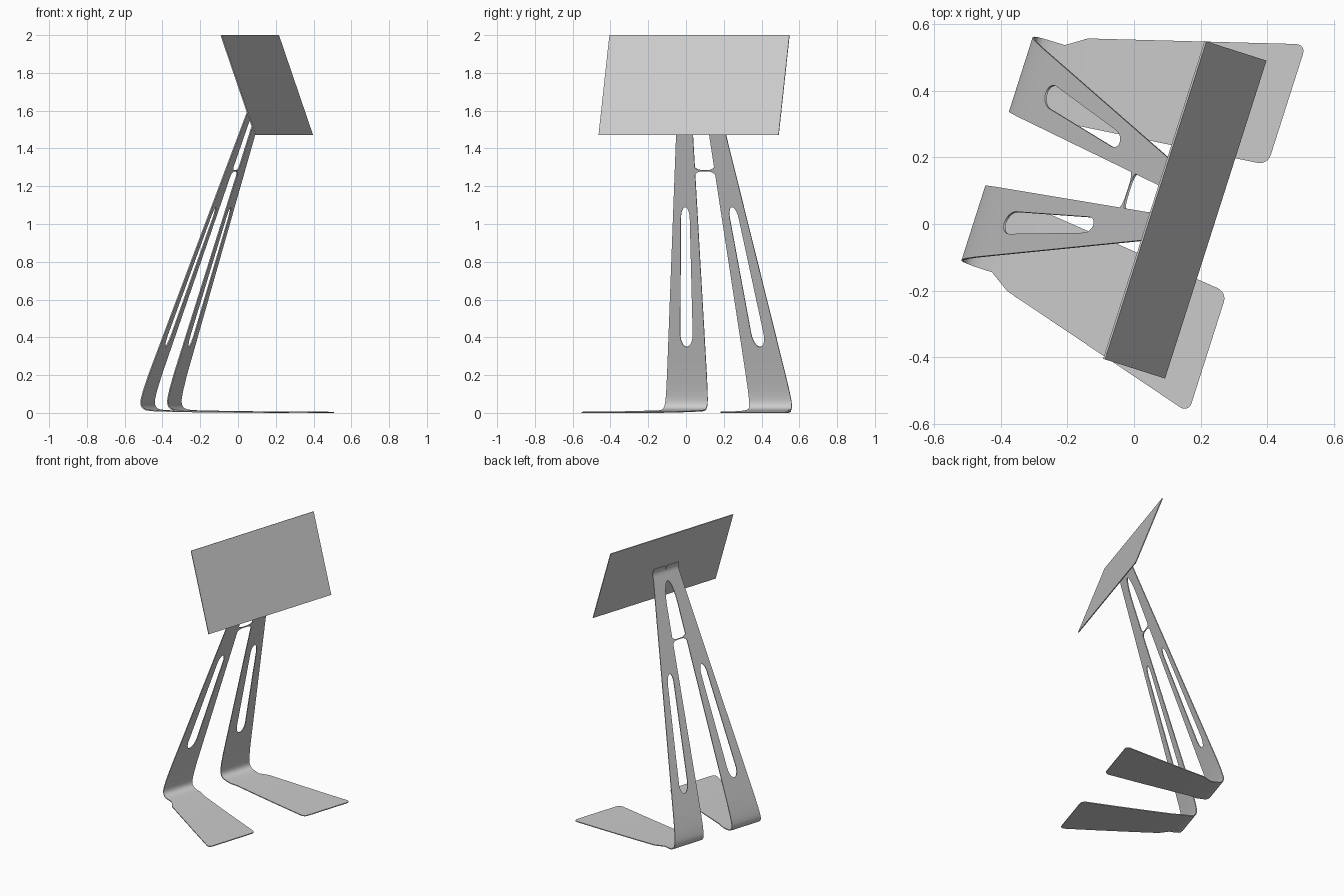
import bpy, bmesh, math

if "Cube" in bpy.data.objects:
    bpy.data.objects.remove(bpy.data.objects["Cube"])

TURN = math.radians(-17.7)          # whole stand is turned about z
CENTRE = (0.027, 0.086, 0)          # symmetry plane of the stand
THICK = 0.006


def sheet(name, bm):
    """Turn a bmesh into a thin smooth sheet placed in the stand's frame."""
    bmesh.ops.remove_doubles(bm, verts=bm.verts, dist=0.0004)
    bmesh.ops.recalc_face_normals(bm, faces=bm.faces)
    me = bpy.data.meshes.new(name)
    bm.to_mesh(me)
    bm.free()
    ob = bpy.data.objects.new(name, me)
    bpy.context.collection.objects.link(ob)
    ob.location, ob.rotation_euler[2] = CENTRE, TURN
    mod = ob.modifiers.new("thickness", 'SOLIDIFY')
    mod.thickness, mod.offset = THICK, 0
    bpy.ops.object.select_all(action='DESELECT')
    ob.select_set(True)
    bpy.context.view_layer.objects.active = ob
    bpy.ops.object.modifier_apply(modifier=mod.name)
    bpy.ops.object.shade_smooth_by_angle(angle=math.radians(35))
    return ob


def strip(bm, a, b):
    """Quads between two rows of points, skipping collapsed ones."""
    va, vb = [bm.verts.new(p) for p in a], [bm.verts.new(p) for p in b]
    bm.faces.new((va[0], va[1], vb[1], vb[0]))


def leg_v(z):
    return 0.0195 + 0.346 * (z - 1.47)


def slot(z, z0=0.35, z1=1.09, r0=0.036, r1=0.024):
    """Half width of the long rounded slot."""
    if z <= z0 or z >= z1:
        return 0
    w = r0 + (r1 - r0) * (z - z0) / (z1 - z0)
    if z < z0 + 0.07:
        w *= math.sqrt(1 - ((z0 + 0.07 - z) / 0.07) ** 2)
    if z > z1 - 0.06:
        w *= math.sqrt(1 - ((z - z1 + 0.06) / 0.06) ** 2)
    return w


# rows of (v, z, inner, outer, slot half width) from toe to top tab
rows = []
TOE, R = 0.328, 0.03
toe_v = [TOE - R + R * math.cos(math.radians(a)) for a in range(0, 91, 15)]
for v in toe_v + [0.1, -0.1, -0.2, -0.3]:
    d = max(0, v - (TOE - R))
    cut = R - math.sqrt(max(0, R * R - d * d))
    z = 0.003 + 0.006 * ((TOE - v) / 0.63) ** 2
    rows.append((v, z, 0.117 + 0.106 * (v + 0.457) + cut,
                 0.352 + 0.29 * (v + 0.457) - cut, 0))
# heel bend
for v, z in [(-.36, .0105), (-.40, .0125), (-.425, .016), (-.44, .022),
             (-.451, .033), (-.456, .048), (-.456, .068), (-.451, .092),
             (-.443, .125), (-.432, .16)]:
    rows.append((v, z, 0.119 - 0.05 * z, 0.359 - 0.15 * z, 0))
# leaning upright with slot, closing in an arch at the top
zs = [0.2, 0.27]
zs += [0.35 + 0.07 * (1 - math.cos(math.radians(a))) for a in range(0, 91, 10)]
zs += [0.6, 0.8, 0.95]
zs += [1.03 + 0.06 * math.sin(math.radians(a)) for a in range(0, 91, 10)]
zs += [1.2, 1.35, 1.47]
zs += [1.5 + 0.15 * math.sin(math.radians(a)) for a in range(0, 91, 10)]
zs += [1.68]
for z in zs:
    inner = 0.119 - 0.05 * z
    if z > 1.5:
        inner *= math.sqrt(max(0, 1 - ((z - 1.5) / 0.15) ** 2))
    rows.append((leg_v(z), z, inner, 0.359 - 0.15 * z, slot(z)))
# bent tab behind the panel
for v, z, i, o in [(.1, 1.70, 0, .106), (.104, 1.716, 0, .105),
                   (.103, 1.73, .003, .104), (.094, 1.756, .01, .1)]:
    rows.append((v, z, i, o, 0))

bm = bmesh.new()
for side in (-1, 1):
    for p, q in zip(rows, rows[1:]):
        for half in (0, 1):
            ends = []
            for v, z, i, o, w in (p, q):
                c = (i + o) / 2
                pair = (i, c - w) if half == 0 else (c + w, o)
                ends.append([(v, side * u, z) for u in pair])
            strip(bm, *ends)
sheet("bent_legs", bm)

# small hourglass bridge between the legs
bm = bmesh.new()
us = [-0.056 + 0.112 * k / 16 for k in range(17)]
for a, b in zip(us, us[1:]):
    ends = []
    for u in (a, b):
        h = 0.003 + 0.018 * (abs(u) / 0.056) ** 4
        ends.append([(leg_v(z), u, z) for z in (1.282 - h, 1.282 + h)])
    strip(bm, *ends)
sheet("leg_bridge", bm)

# tilted panel
bm = bmesh.new()
strip(bm, [(0.227, -0.503, 1.471), (0.227, 0.497, 1.471)],
      [(0.038, -0.503, 1.999), (0.038, 0.497, 1.999)])
sheet("panel", bm)
